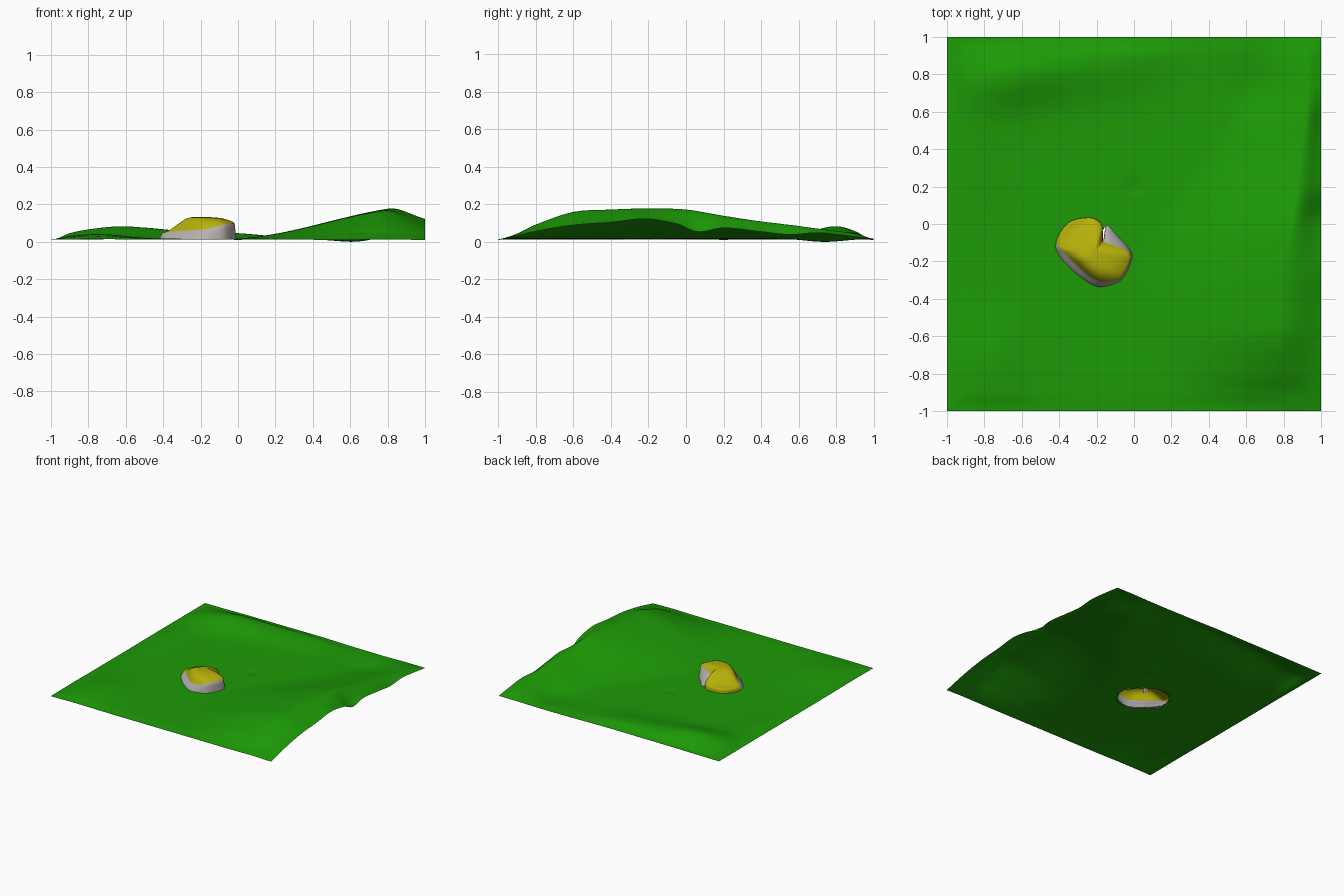
import bpy, bmesh, math
from mathutils import Vector

if "Cube" in bpy.data.objects:
    bpy.data.objects.remove(bpy.data.objects["Cube"])

def material(name, rgb):
    m = bpy.data.materials.new(name)
    m.diffuse_color = (*rgb, 1)
    m.use_nodes = True
    m.node_tree.nodes["Principled BSDF"].inputs["Base Color"].default_value = m.diffuse_color
    return m

GREEN = material("grass green", (0.012, 0.325, 0.002))
GREY = material("pale stone", (0.47, 0.43, 0.43))
YELLOW = material("moss yellow", (0.46, 0.43, 0.003))

def smooth(t):
    t = max(0.0, min(1.0, t))
    return t * t * (3 - 2 * t)

def spline(pts, t):
    """Smooth curve through (t, value) pairs, clamped at the ends."""
    t = max(pts[0][0], min(pts[-1][0], t))
    i = 0
    while i < len(pts) - 2 and t > pts[i + 1][0]:
        i += 1
    def slope(k):
        a, b = pts[max(k - 1, 0)], pts[min(k + 1, len(pts) - 1)]
        return (b[1] - a[1]) / (b[0] - a[0])
    (t0, v0), (t1, v1) = pts[i], pts[i + 1]
    h = t1 - t0
    u = (t - t0) / h
    return ((2*u**3 - 3*u**2 + 1) * v0 + (u**3 - 2*u**2 + u) * h * slope(i)
            + (3*u**2 - 2*u**3) * v1 + (u**3 - u**2) * h * slope(i + 1))

def bump(x, y, cx, cy, sx, sy):
    return math.exp(-((x - cx) / sx) ** 2 - ((y - cy) / sy) ** 2)

# Right-hand ridge: crest height, crest position, slope width and edge height along y
CREST = [(-1, .03), (-.9, .06), (-.8, .108), (-.6, .175), (-.4, .188), (-.2, .194),
         (0, .188), (.2, .155), (.4, .125), (.6, .102), (.75, .083), (.9, .06), (1, .03)]
CREST_X = [(-1, .75), (-.3, .8), (.1, .86), (.6, .92), (1, .93)]
WIDTH = [(-1, .75), (-.3, .85), (.1, .7), (.4, .5), (.7, .36), (1, .3)]
EDGE = [(-1, .025), (-.8, .072), (-.6, .105), (-.4, .12), (-.22, .138), (-.05, .112),
        (.06, .07), (.2, .09), (.4, .07), (.55, .055), (.7, .065), (.85, .05), (1, .03)]
# Back-left hill: height along x
HILL = [(-1, 0), (-.85, .04), (-.65, .066), (-.5, .06), (-.3, .042), (0, .03), (.3, .005), (.5, 0)]
FLOOR = .032
BASE = .024     # height of the flat rim

def ground_height(x, y):
    crest, cx = spline(CREST, y) - FLOOR, spline(CREST_X, y)
    if x <= cx:
        t = max(0, 1 - (cx - x) / spline(WIDTH, y))
        z = FLOOR + crest * (.6 * smooth(t) + .4 * t * t)
    else:
        u = (x - cx) / (1 - cx)
        z = FLOOR + crest + (spline(EDGE, y) - FLOOR - crest) * (.5 * smooth(u) + .5 * u * u)
    ridge_y = .84 + .13 * (x + .3)
    south = .17 if y < ridge_y else .14
    z += spline(HILL, x) * math.exp(-((y - ridge_y) / south) ** 2)
    z += .025 * bump(x, y, -.75, -.72, .2, .25) + .012 * bump(x, y, -.85, .4, .12, .25)
    z -= .018 * bump(x, y, .66, .73, .2, .15)
    z -= .007 * bump(x, y, .0, .2, .04, .04)
    # settle the rim, except on the right where the edge stays raised
    rim = min(1 + x, 1 - abs(y))
    low = BASE + (z - BASE) * (.4 + .6 * smooth(rim / .1))
    return low + (z - low) * smooth((x - .6) / .3)

# Rock: outer foot (x, y), lower edge of the moss cap (x, y, z), counter-clockwise
ROCK = [(-.25, .035, -.25, .033, .05), (-.34, .015, -.338, .013, .047),
        (-.40, -.05, -.395, -.05, .045), (-.42, -.12, -.405, -.115, .047),
        (-.40, -.17, -.365, -.16, .052), (-.35, -.23, -.32, -.205, .057),
        (-.28, -.29, -.25, -.27, .062), (-.20, -.335, -.19, -.305, .066),
        (-.12, -.325, -.12, -.308, .08), (-.06, -.29, -.065, -.282, .095),
        (-.015, -.20, -.022, -.20, .10), (-.02, -.14, -.03, -.15, .10),
        (-.09, -.06, -.11, -.115, .095), (-.145, -.005, -.148, -.10, .085),
        (-.165, -.09, -.168, -.092, .075), (-.170, -.01, -.170, -.013, .06),
        (-.20, .025, -.20, .022, .052)]
CENTRE = Vector((-.22, -.17))

def closed_curve(pts, steps):
    out, n = [], len(pts)
    for i in range(n):
        p = [Vector(pts[(i + k) % n]) for k in (-1, 0, 1, 2)]
        for s in range(steps):
            t = s / steps
            out.append(.5 * (2 * p[1] + (p[2] - p[0]) * t
                             + (2 * p[0] - 5 * p[1] + 4 * p[2] - p[3]) * t * t
                             + (3 * p[1] - p[0] - 3 * p[2] + p[3]) * t ** 3))
    return out

outline = closed_curve(ROCK, 6)

def inside_rock(x, y):
    """Even-odd test against the slightly shrunken foot of the rock."""
    x, y = CENTRE.x + (x - CENTRE.x) * 1.13, CENTRE.y + (y - CENTRE.y) * 1.13
    hit = False
    for a, b in zip(outline, outline[1:] + outline[:1]):
        if (a[1] > y) != (b[1] > y) and x < a[0] + (y - a[1]) * (b[0] - a[0]) / (b[1] - a[1]):
            hit = not hit
    return hit

def finish(bm, name, mats):
    for f in bm.faces:
        f.smooth = True
    mesh = bpy.data.meshes.new(name)
    bm.to_mesh(mesh)
    bm.free()
    for m in mats:
        mesh.materials.append(m)
    ob = bpy.data.objects.new(name, mesh)
    bpy.context.collection.objects.link(ob)
    return ob

# Ground sheet, open underneath the rock
bm = bmesh.new()
bmesh.ops.create_grid(bm, x_segments=200, y_segments=200, size=1)
for v in bm.verts:
    v.co.z = ground_height(v.co.x, v.co.y)
hole = [v for v in bm.verts if abs(v.co.x + .2) < .25 and abs(v.co.y + .15) < .22
        and inside_rock(v.co.x, v.co.y)]
bmesh.ops.delete(bm, geom=hole, context='VERTS')
lowest = min(v.co.z for v in bm.verts)
for v in bm.verts:
    v.co.z -= lowest
finish(bm, "ground", [GREEN])

# Rock shell: stone wall, then a moss cap of shrinking rings
bm = bmesh.new()
rings = []
for k in range(4):
    t, ring = k / 3, []
    for o in outline:
        zo = ground_height(o[0], o[1]) - lowest - .003
        swell = t ** 1.3
        ring.append(bm.verts.new((o[0] + (o[2] - o[0]) * swell, o[1] + (o[3] - o[1]) * swell,
                                  zo + (o[4] - zo) * t)))
    rings.append(ring)
for s in (.94, .86, .76, .62, .45, .25, .08):
    ring = []
    for o in outline:
        x, y = CENTRE.x + (o[2] - CENTRE.x) * s, CENTRE.y + (o[3] - CENTRE.y) * s
        top = .132 - .08 * smooth((y - x - .06) / .26)
        ring.append(bm.verts.new((x, y, o[4] + (top - o[4]) * (1 - s ** 4))))
    rings.append(ring)
n = len(outline)
for k, (a, b) in enumerate(zip(rings, rings[1:])):
    for i in range(n):
        j = (i + 1) % n
        f = bm.faces.new((a[i], a[j], b[j], b[i]))
        # on the low north-west side the moss runs right down to the ground
        mossy = i < 17 or i >= n - 10
        f.material_index = 1 if k >= 3 or mossy else 0
bm.faces.new(rings[-1]).material_index = 1
finish(bm, "mossy_rock", [GREY, YELLOW])
